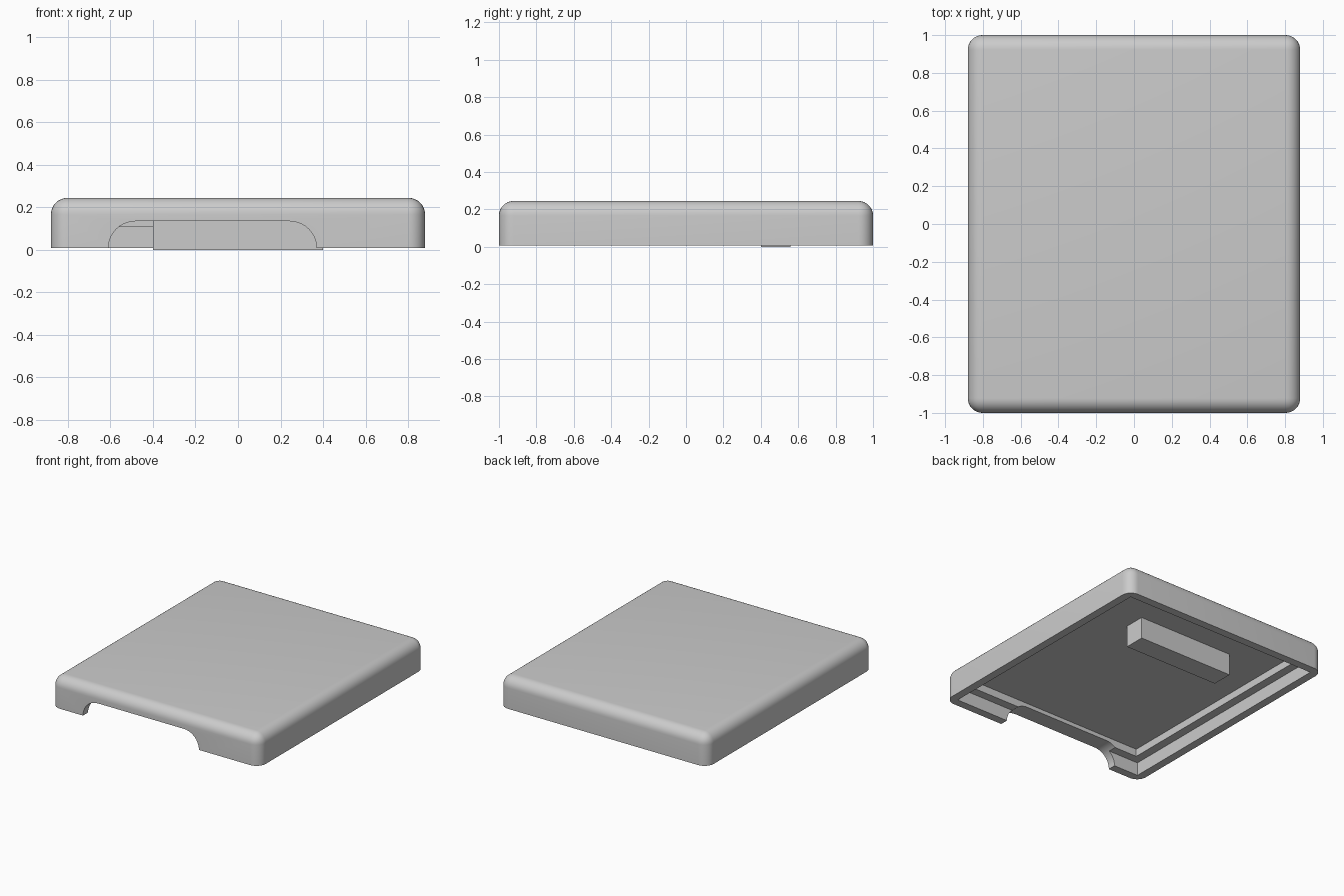
import bpy, bmesh, math

default = bpy.data.objects.get("Cube")
if default:
    bpy.data.objects.remove(default, do_unlink=True)

GREY = (0.6, 0.6, 0.6, 1)
grey = bpy.data.materials.new("light_grey")
grey.use_nodes = True
grey.diffuse_color = GREY
grey.node_tree.nodes["Principled BSDF"].inputs["Base Color"].default_value = GREY


def make_box(name, low, high, bevel=None):
    """Box between two corners; bevel = (edge rule, radius, segments)."""
    bm = bmesh.new()
    bmesh.ops.create_cube(bm, size=1)
    for v in bm.verts:
        v.co = [(a + b) / 2 + c * (b - a) for a, b, c in zip(low, high, v.co)]
    if bevel:
        rule, radius, segments = bevel
        edges = [e for e in bm.edges if rule(e.verts[0].co, e.verts[1].co)]
        bmesh.ops.bevel(bm, geom=edges, offset=radius, segments=segments,
                        profile=0.5, affect='EDGES')
    bmesh.ops.recalc_face_normals(bm, faces=bm.faces)
    mesh = bpy.data.meshes.new(name)
    bm.to_mesh(mesh)
    bm.free()
    mesh.materials.append(grey)
    obj = bpy.data.objects.new(name, mesh)
    bpy.context.collection.objects.link(obj)
    return obj


def activate(obj):
    bpy.ops.object.select_all(action='DESELECT')
    obj.select_set(True)
    bpy.context.view_layer.objects.active = obj


def cut(target, cutter):
    cutter.hide_render = True
    mod = target.modifiers.new("cut", 'BOOLEAN')
    mod.operation = 'DIFFERENCE'
    mod.solver = 'EXACT'
    mod.object = cutter
    activate(target)
    bpy.ops.object.modifier_apply(modifier=mod.name)
    bpy.data.objects.remove(cutter, do_unlink=True)


X, Y = 0.88, 1.0
BASE, LEDGE, CEILING, TOP = 0.008, 0.108, 0.165, 0.245
RIM, LIP = 0.062, 0.127

# Lid shell: everything rounded except the bottom rim
lid = make_box("lid_shell", (-X, -Y, BASE), (X, Y, TOP),
               (lambda a, b: max(a.z, b.z) > TOP - 0.01, 0.078, 8))

# Stepped hollow underneath: wide recess, then a narrower one above the ledge
for name, inset, top in (("rim_cutter", RIM, LEDGE), ("recess_cutter", LIP, CEILING)):
    cut(lid, make_box(name, (inset - X, inset - Y, -0.1), (X - inset, Y - inset, top)))

# Round-shouldered notch through the front wall
cut(lid, make_box("notch_cutter", (-0.61, -Y - 0.1, -0.2), (0.37, 0.18 - Y, 0.135),
                  (lambda a, b: min(a.z, b.z) > 0.1 and abs(a.x - b.x) < 0.01, 0.127, 10)))

activate(lid)
bpy.ops.object.shade_smooth_by_angle(angle=math.radians(30))

# Support block hanging from the ceiling
make_box("support_block", (-0.4, 0.4, 0), (0.4, 0.56, CEILING + 0.01))
